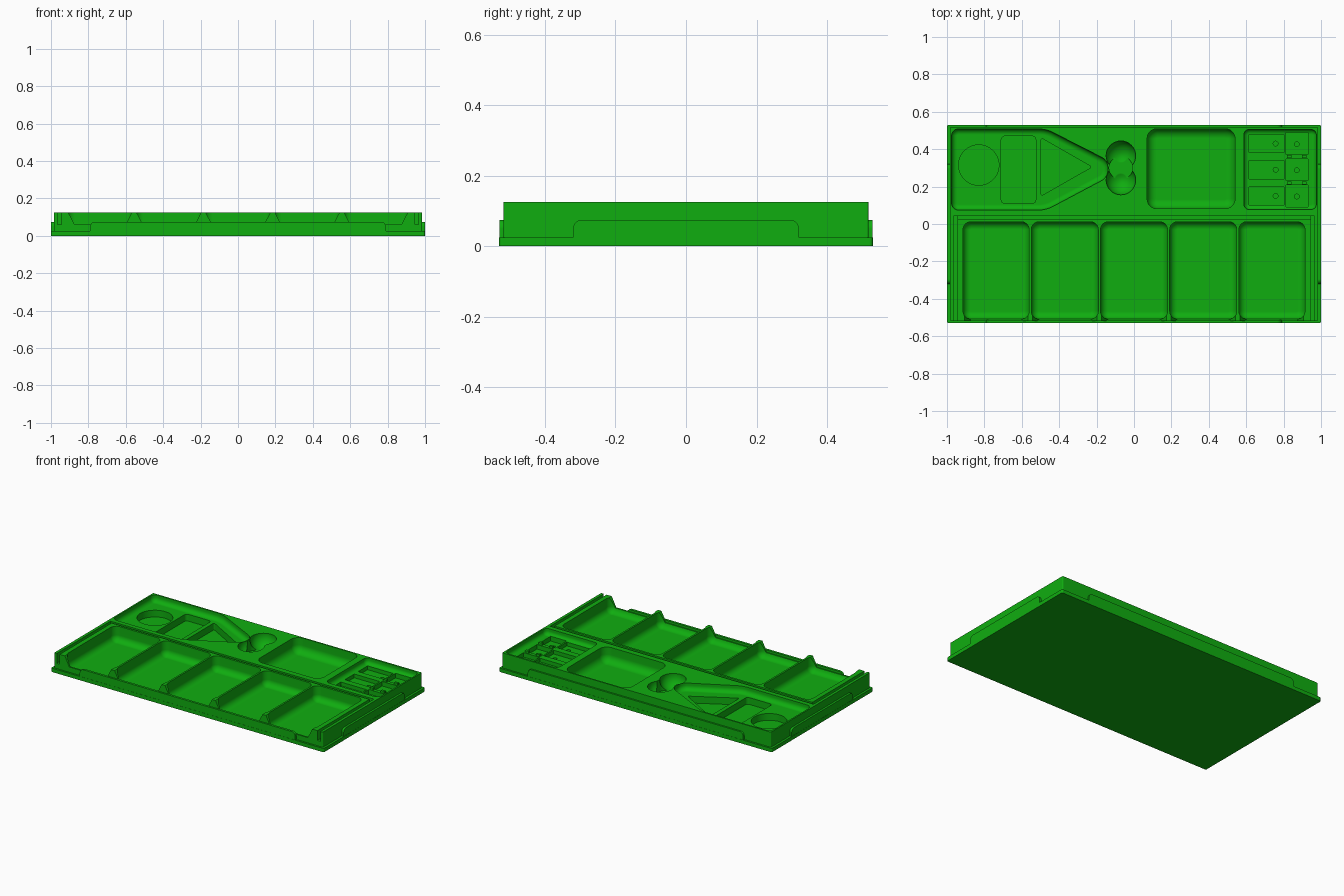
import bpy, bmesh, math
from mathutils import Matrix, Vector

if "Cube" in bpy.data.objects:
    bpy.data.objects.remove(bpy.data.objects["Cube"], do_unlink=True)

green = bpy.data.materials.new("green plastic")
green.use_nodes = True
green.diffuse_color = (0.005, 0.42, 0.005, 1)
green.node_tree.nodes["Principled BSDF"].inputs["Base Color"].default_value = (0.005, 0.42, 0.005, 1)

TOP, FLOOR = 0.125, 0.027
BX, BY = 0.985, 0.518


def prism(name, pts, z0, z1, corner=0.0, fillet=0.0, upright=False):
    """Extruded outline with rounded corners and a filleted bottom edge."""
    bm = bmesh.new()
    base = bm.faces.new([bm.verts.new((x, y, z0)) for x, y in pts])
    out = bmesh.ops.extrude_face_region(bm, geom=[base])
    for v in out["geom"]:
        if isinstance(v, bmesh.types.BMVert):
            v.co.z = z1
    bmesh.ops.recalc_face_normals(bm, faces=bm.faces)
    if corner:
        sides = [e for e in bm.edges if abs(e.verts[0].co.z - e.verts[1].co.z) > 1e-5]
        bmesh.ops.bevel(bm, geom=sides, offset=corner, offset_type='OFFSET',
                        segments=6, profile=0.5, affect='EDGES', clamp_overlap=True)
    if fillet:
        rim = [e for e in bm.edges if all(abs(v.co.z - z0) < 1e-5 for v in e.verts)]
        bmesh.ops.bevel(bm, geom=rim, offset=fillet, offset_type='OFFSET',
                        segments=6, profile=0.5, affect='EDGES', clamp_overlap=True)
    if upright:  # outline lies in x-z, depth runs along y
        bmesh.ops.transform(bm, verts=bm.verts, matrix=Matrix.Rotation(math.pi / 2, 4, 'X'))
    bmesh.ops.recalc_face_normals(bm, faces=bm.faces)
    return make(name, bm)


def make(name, bm):
    mesh = bpy.data.meshes.new(name)
    bm.to_mesh(mesh)
    bm.free()
    mesh.materials.append(green)
    ob = bpy.data.objects.new(name, mesh)
    bpy.context.collection.objects.link(ob)
    return ob


def rect(x0, x1, y0, y1):
    return [(x0, y0), (x1, y0), (x1, y1), (x0, y1)]


def circle(x, y, r, n=32):
    return [(x + r * math.cos(i * math.tau / n), y + r * math.sin(i * math.tau / n)) for i in range(n)]


def activate(ob):
    bpy.ops.object.select_all(action='DESELECT')
    ob.select_set(True)
    bpy.context.view_layer.objects.active = ob


def cut(target, cutter):
    mod = target.modifiers.new("cut", 'BOOLEAN')
    mod.operation, mod.solver, mod.object = 'DIFFERENCE', 'EXACT', cutter
    activate(target)
    bpy.ops.object.modifier_apply(modifier=mod.name)
    bpy.data.objects.remove(cutter, do_unlink=True)


def pocket(pts, z, corner=0.0, fillet=0.0):
    cut(body, prism("pocket_cutter", pts, z, 0.2, corner, fillet))


# Base flange and the main block
flange = prism("base_flange", rect(-1, 1, -0.53, 0.53), 0, 0.025, 0.01)
body = prism("tray_body", rect(-BX, BX, -BY, BY), 0.005, TOP, 0.006)

# Five open trays along the front, each with a sloped opening in the front wall
edges = [-0.92, -0.555, -0.185, 0.185, 0.555, 0.92]
for a, b in zip(edges, edges[1:]):
    a, b = a + 0.006, b - 0.006
    pocket(rect(a, b, -0.508, 0.012), FLOOR, 0.042, 0.04)
    slope = [(a + 0.04, 0.06), (b - 0.04, 0.06), (b - 0.004, 0.13), (a + 0.004, 0.13)]
    cut(body, prism("opening_cutter", slope, 0.49, 0.55, upright=True))

# Groove running around three sides of the trays
for s in (-1, 1):
    pocket(rect(*sorted((s * 0.945, s * 0.966)), -0.6, 0.044), 0.06)
pocket(rect(-0.95, 0.95, 0.026, 0.044), 0.1)

# Arrow-shaped shallow pocket with round, oblong and triangular wells
arrow = [(-0.975, 0.075), (-0.47, 0.075), (-0.14, 0.25), (-0.14, 0.34), (-0.47, 0.508), (-0.975, 0.508)]
pocket(arrow, 0.08, 0.035, 0.03)
pocket(circle(-0.83, 0.315, 0.108, 40), 0.035)
pocket(rect(-0.71, -0.525, 0.11, 0.47), 0.035, 0.02)
pocket([(-0.497, 0.15), (-0.225, 0.305), (-0.497, 0.46)], 0.035, 0.012)

# Twin finger scoops
for y in (0.365, 0.235):
    bm = bmesh.new()
    bmesh.ops.create_uvsphere(bm, u_segments=32, v_segments=16, radius=0.08,
                              matrix=Matrix.Translation(Vector((-0.07, y, 0.115))))
    cut(body, make("scoop_cutter", bm))
pocket(circle(-0.07, 0.3, 0.063), 0.045)

# Deep square bowl
pocket(rect(0.07, 0.54, 0.082, 0.509), FLOOR, 0.052, 0.05)

# Small-parts bay with three rows of slots and peg holes
pocket(rect(0.587, 0.975, 0.077, 0.506), 0.085, 0.03, 0.025)
for y in (0.43, 0.29, 0.15):
    pocket(rect(0.615, 0.803, y - 0.049, y + 0.049), 0.06)
    pocket(rect(0.813, 0.93, y - 0.058, y + 0.058), 0.055)
    pocket(circle(0.757, y, 0.013, 16), 0.035)
    pocket(circle(0.87, y - 0.003, 0.013, 16), 0.035)

parts = [flange, body]

# Retaining clips between the slots
for y in (0.36, 0.22):
    for x in (0.83, 0.91):
        parts.append(prism("slot_clip", rect(x - 0.012, x + 0.012, y - 0.008, y + 0.008), 0.06, 0.1))

# Raised snap tabs on all four sides, with rounded upper ends


def tab_outline(half):
    pts = [(-half, 0.02), (half, 0.02)]
    for s in (1, -1):
        arc = [(s * (half - 0.025 + 0.025 * math.cos(t * math.pi / 12)),
                0.05 + 0.025 * math.sin(t * math.pi / 12)) for t in range(7)]
        pts += arc if s == 1 else arc[::-1]
    return pts


for name, half, reach, angle in (("front_tab", 0.79, 0.53, 0), ("back_tab", 0.79, 0.53, math.pi),
                                 ("left_tab", 0.32, 1.0, math.pi / 2), ("right_tab", 0.32, 1.0, -math.pi / 2)):
    tab = prism(name, tab_outline(half), reach - 0.0165, reach - 0.001, upright=True)
    tab.data.transform(Matrix.Rotation(angle, 4, 'Z'))
    parts.append(tab)

# Smooth the fillets and keep the edges crisp
for ob in parts:
    activate(ob)
    bpy.ops.object.shade_smooth_by_angle(angle=math.radians(35))
    ob.modifiers.new("even_shading", 'WEIGHTED_NORMAL').keep_sharp = True
